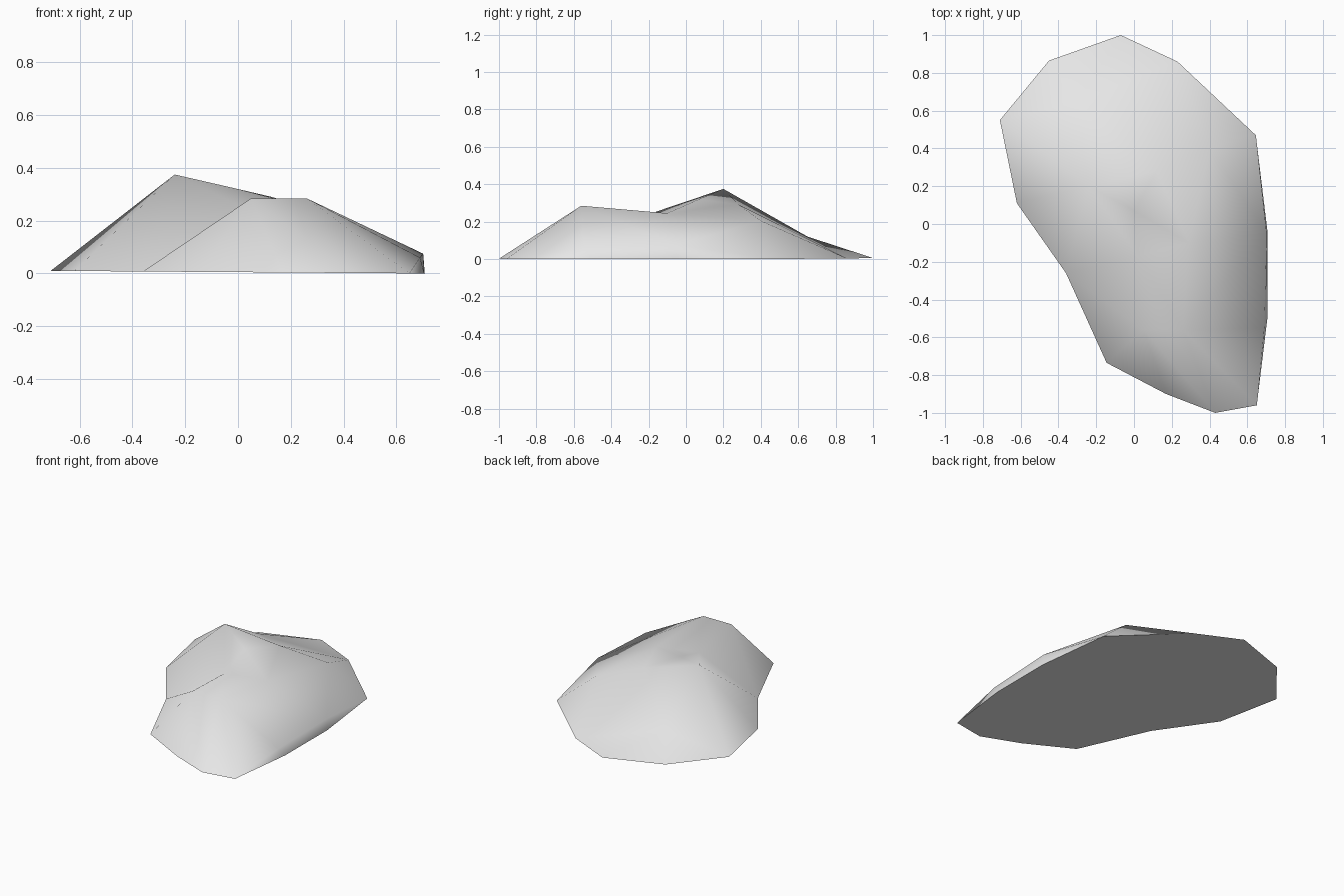
import bpy
import bmesh
import math
from mathutils import Vector
from mathutils.geometry import delaunay_2d_cdt

cube = bpy.data.objects.get("Cube")
if cube:
    bpy.data.objects.remove(cube, do_unlink=True)


def base_height(x):
    """The underside is a plane tilting slightly down towards +x."""
    return max(0.0, 0.005 - 0.007 * x)


# Ground outline, counter-clockwise from the front tip, corners lettered a to m
rim = dict(zip("abcdefghijklm", [
    (.43, -1), (.65, -.96), (.706, -.5), (.708, -.05), (.645, .47),
    (.23, .86), (-.07, 1), (-.45, .865), (-.71, .55), (-.62, .11),
    (-.36, -.26), (-.145, -.735), (.17, -.9)]))

# High points of the surface
crest = {
    "P": (-.24, .2, .375),    # main peak
    "N": (0, .07, .32),       # shoulder beside the peak
    "W": (.12, .28, .292),    # rear knoll
    "Q": (.4, .4, .205),      # rear corner of the slope
    "B": (-.3, .65, .12),     # back slope
    "V": (.29, -.1, .245),    # saddle, left side
    "R": (.02, -.17, .25),    # saddle, right side
    "G": (.05, -.56, .285),   # front knoll
    "H": (.26, -.56, .285),
    "S": (.69, -.55, .06),    # top of the low side wall
    "T": (.702, -.05, .075),
}

points = {k: Vector((x, y, base_height(x))) for k, (x, y) in rim.items()}
points.update({k: Vector(p) for k, p in crest.items()})
names = list(points)

# Ridge and valley lines, each a path through lettered points
ridges = ["jPNWQT", "kGHST", "GRN", "RVQ", "kPB", "kR", "PR", "iPW", "WBf",
          "WfQ", "NVW", "RHV", "VTH", "Hb", "Ha", "Gl", "Bi", "cS", "cT",
          "aG", "eT"]
paths = ridges + ["abcdefghijklma"]
edges = [(names.index(s), names.index(t)) for p in paths for s, t in zip(p, p[1:])]

# Fill the outline with triangles that follow the ridges
flat = [points[n].xy for n in names]
verts, _, faces, origins, _, _ = delaunay_2d_cdt(flat, edges, [], 1, 1e-5)

bm = bmesh.new()
made = []
for co, origin in zip(verts, origins):
    z = points[names[origin[0]]].z if origin else base_height(co.x)
    made.append(bm.verts.new((co.x, co.y, z)))
for f in faces:
    bm.faces.new([made[i] for i in f])

# Close the underside
bmesh.ops.holes_fill(bm, edges=[e for e in bm.edges if e.is_boundary], sides=0)
bmesh.ops.recalc_face_normals(bm, faces=bm.faces)
mesh = bpy.data.meshes.new("rock_mound")
bm.to_mesh(mesh)
bm.free()

rock = bpy.data.objects.new("rock_mound", mesh)
bpy.context.collection.objects.link(rock)

# Plain stone colour
stone = bpy.data.materials.new("stone_grey")
stone.use_nodes = True
grey = (.8, .8, .8, 1)
stone.diffuse_color = grey
stone.node_tree.nodes["Principled BSDF"].inputs["Base Color"].default_value = grey
mesh.materials.append(stone)

# Smooth slopes with a sharp rim
bpy.ops.object.select_all(action="DESELECT")
rock.select_set(True)
bpy.context.view_layer.objects.active = rock
bpy.ops.object.shade_smooth_by_angle(angle=math.radians(75))
